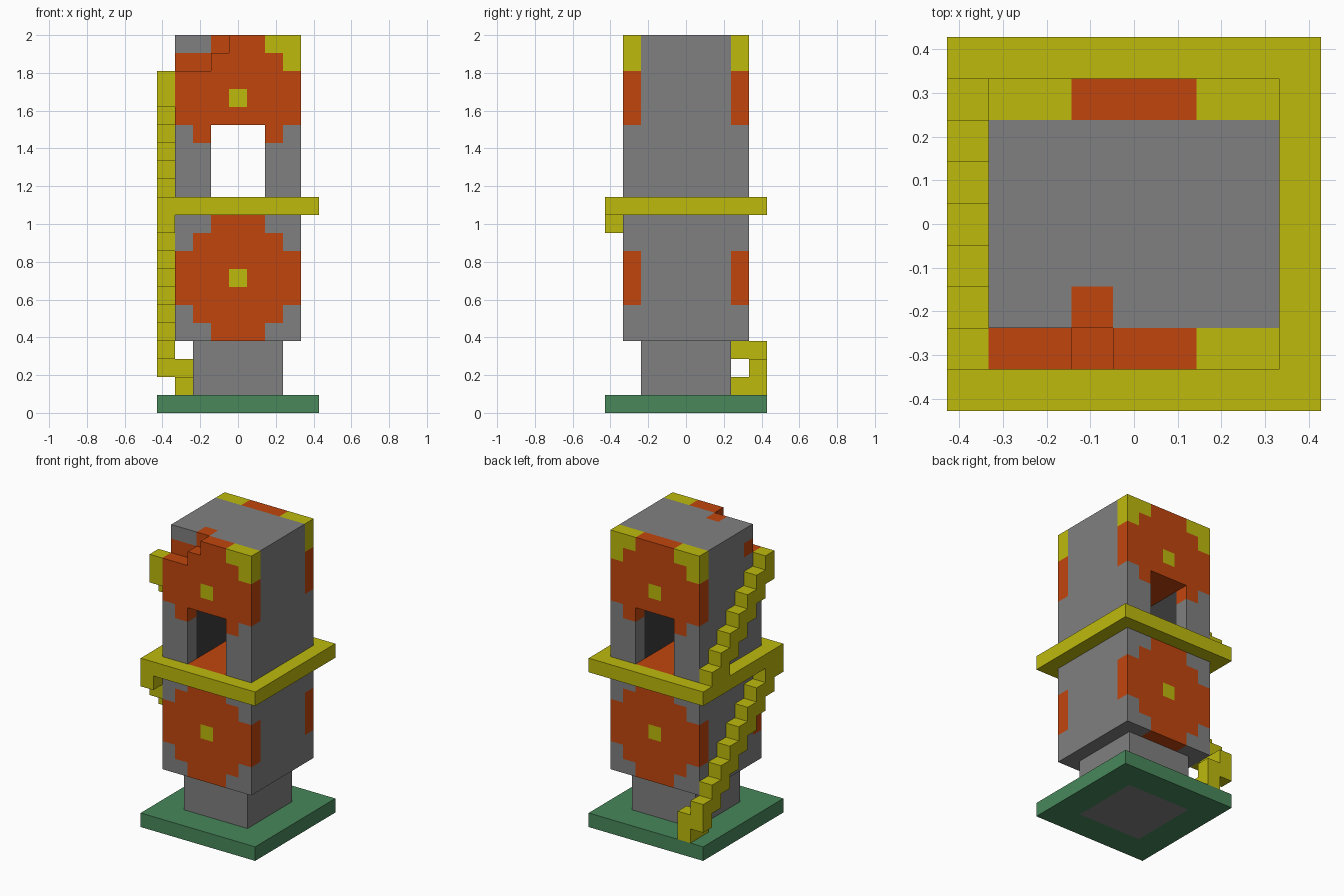
import bpy, bmesh
from mathutils import Vector

if "Cube" in bpy.data.objects:
    bpy.data.objects.remove(bpy.data.objects["Cube"], do_unlink=True)

U = 2 / 21            # one block; the tower is 9 x 9 x 21 blocks


def material(name, rgb):
    m = bpy.data.materials.new(name)
    m.use_nodes = True
    col = (*rgb, 1)
    m.diffuse_color = col
    m.node_tree.nodes["Principled BSDF"].inputs["Base Color"].default_value = col
    return m


GREY = material("stone grey", (0.216, 0.216, 0.216))
DARK = material("dark grey", (0.045, 0.045, 0.045))
ORANGE = material("orange", (0.535, 0.06, 0.004))
YELLOW = material("yellow", (0.515, 0.491, 0.004))
GREEN = material("green", (0.065, 0.242, 0.102))


def part(name, boxes, *mats, rule=None):
    """One object from boxes (x0, x1, y0, y1, z0, z1) in block units."""
    bm = bmesh.new()
    for x0, x1, y0, y1, z0, z1 in boxes:
        lo = Vector((x0 - 4.5, y0 - 4.5, z0)) * U
        size = Vector((x1 - x0, y1 - y0, z1 - z0)) * U
        for v in bmesh.ops.create_cube(bm, size=1)["verts"]:
            v.co = Vector([lo[a] + (v.co[a] + 0.5) * size[a] for a in range(3)])
    if rule:
        bm.normal_update()
        for f in bm.faces:
            f.material_index = rule(f)
    me = bpy.data.meshes.new(name)
    bm.to_mesh(me)
    bm.free()
    for m in mats:
        me.materials.append(m)
    ob = bpy.data.objects.new(name, me)
    bpy.context.collection.objects.link(ob)
    return ob


def frame(inset, z0, z1):
    """Square ring, nine blocks wide, as four bars."""
    a, b = inset, 9 - inset
    return [(0, 9, 0, a, z0, z1), (0, 9, b, 9, z0, z1),
            (0, a, a, b, z0, z1), (b, 9, a, b, z0, z1)]


def cell(x, y, z):
    return (x, x + 1, y, y + 1, z, z + 1)


# Base and foot
part("base_plate", frame(2, 0, 1), GREEN)
part("foot", [(2, 7, 2, 7, 0, 4)], GREY)

# Body core, with a passage running front to back
part("lower_core", [(1, 8, 2, 7, 4, 11)], GREY)
part("passage_floor", [(1, 8, 1, 8, 11, 12)], ORANGE)
part("passage_walls", [(1, 3, 2, 7, 12, 17), (6, 8, 2, 7, 12, 17)], GREY, DARK,
     rule=lambda f: int(f.normal.x * f.calc_center_median().x < -0.01))
part("passage_ceiling", [(3, 6, 2, 7, 16, 17)], ORANGE)
part("upper_core", [(1, 8, 3, 7, 17, 21), (1, 8, 2, 3, 17, 19), (3, 8, 2, 3, 19, 20),
                    (1, 3, 2, 3, 20, 21), (4, 8, 2, 3, 20, 21)], GREY)
part("broken_edge", [cell(1, 2, 19), cell(2, 2, 19), cell(3, 2, 20)], ORANGE)

# Balcony ring
part("balcony", frame(1, 11, 12), YELLOW)

# Round panels on front and back: margin of each row outside the disc
MARGINS = [2, 1, 0, 0, 0, 1, 2]
BROKEN = {19: 3, 20: 4}           # first block left standing in the chipped rows


def panel(side, level, y, z0):
    disc, grey, trim, hub = [], [], [], []
    upper = z0 == 14
    for r, m in enumerate(MARGINS):
        z = z0 + r
        start = BROKEN.get(z, 1) if y == 1 else 1
        corner = trim if upper and r > 4 else grey
        if upper and r < 2:       # rows split by the passage
            spans = [(1 + m, 3), (6, 8 - m)]
        elif r == 3:              # middle row leaves room for the hub
            spans = [(1, 4), (5, 8)]
            hub.append(cell(4, y, z))
        else:
            spans = [(1 + m, 8 - m)]
        for a, b in spans:
            a = max(a, start)
            if b > a:
                disc.append((a, b, y, y + 1, z, z + 1))
        for a, b in ((1, 1 + m), (8 - m, 8)):
            a = max(a, start)
            if b > a:
                corner.append((a, b, y, y + 1, z, z + 1))
    if upper:                     # jambs beside the passage
        grey += [(1, 3, y, y + 1, 12, 14), (6, 8, y, y + 1, 12, 14)]
    name = f"{side}_{level}"
    part(name + "_disc", disc, ORANGE)
    part(name + "_hub", hub, YELLOW)
    part(name + "_corners", grey, GREY)
    if trim:
        part(name + "_trim", trim, YELLOW)


for side, y in (("front", 1), ("back", 7)):
    for level, z0 in (("lower", 4), ("upper", 14)):
        panel(side, level, y, z0)

# Stairs: start behind the foot, turn the corner and climb the right side
steps = [(1, 2, 7, 9, 1, 2), (0, 2, 8, 9, 2, 3)]
steps += [(0, 1, 10 - z, 12 - z, z, z + 1) for z in range(3, 11)]
part("lower_stairs", steps, YELLOW)
steps = [(0, 1, max(18 - z, 1), 20 - z, z, z + 1) for z in range(12, 19)]
part("upper_stairs", steps, YELLOW)
